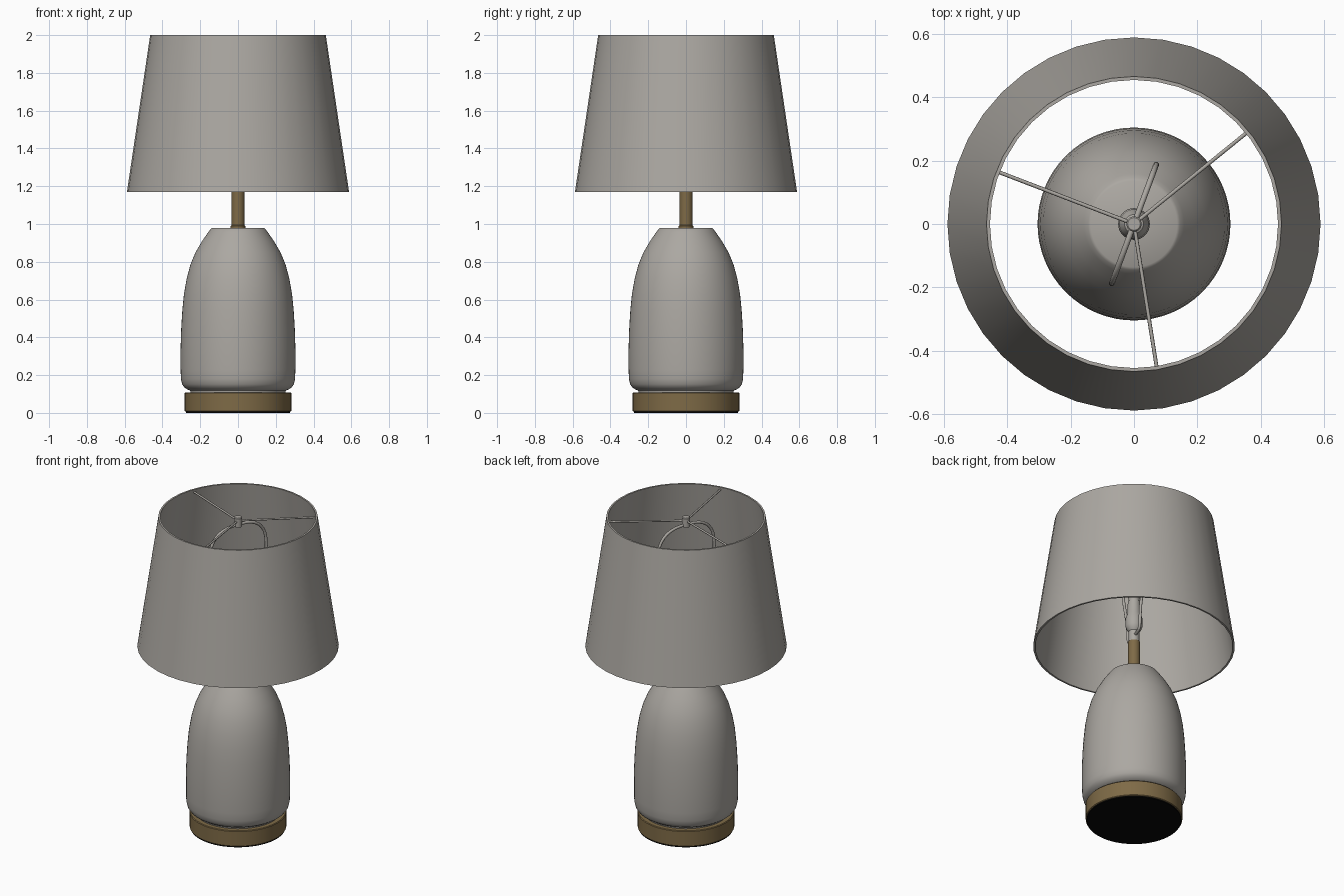
import bpy, bmesh, math
from mathutils import Vector

if "Cube" in bpy.data.objects:
    bpy.data.objects.remove(bpy.data.objects["Cube"])


def material(name, rgb):
    m = bpy.data.materials.new(name)
    m.diffuse_color = (*rgb, 1)
    m.use_nodes = True
    m.node_tree.nodes["Principled BSDF"].inputs["Base Color"].default_value = m.diffuse_color
    return m


GREY = material("warm_grey", (0.41, 0.39, 0.36))
BRASS = material("aged_brass", (0.21, 0.145, 0.062))
BLACK = material("black_felt", (0.002, 0.002, 0.002))


def smooth(ob, angle=35):
    bpy.ops.object.select_all(action='DESELECT')
    ob.select_set(True)
    bpy.context.view_layer.objects.active = ob
    bpy.ops.object.shade_smooth_by_angle(angle=math.radians(angle))


def lathe(name, profile, mat, segs=64, closed=False):
    """Revolve (radius, z) points, listed from bottom to top on the outside."""
    bm = bmesh.new()
    rings = []
    for r, z in profile:
        if r == 0:
            rings.append([bm.verts.new((0, 0, z))] * segs)
        else:
            rings.append([bm.verts.new((r * math.cos(a), r * math.sin(a), z))
                          for a in (2 * math.pi * i / segs for i in range(segs))])
    pairs = list(zip(rings, rings[1:]))
    if closed:
        pairs.append((rings[-1], rings[0]))
    for lo, hi in pairs:
        for i in range(segs):
            j = (i + 1) % segs
            bm.faces.new(dict.fromkeys((lo[i], lo[j], hi[j], hi[i])))
    bmesh.ops.recalc_face_normals(bm, faces=bm.faces)
    me = bpy.data.meshes.new(name)
    bm.to_mesh(me)
    bm.free()
    me.materials.append(mat)
    ob = bpy.data.objects.new(name, me)
    bpy.context.collection.objects.link(ob)
    smooth(ob)
    return ob


def tube(name, points, radius, mat):
    """Round wire through the given points, turned into a mesh."""
    cu = bpy.data.curves.new(name, 'CURVE')
    cu.dimensions = '3D'
    cu.bevel_depth = radius
    cu.bevel_resolution = 2
    cu.use_fill_caps = True
    sp = cu.splines.new('POLY')
    sp.points.add(len(points) - 1)
    for p, co in zip(sp.points, points):
        p.co = (*co, 1)
    cu.materials.append(mat)
    ob = bpy.data.objects.new(name, cu)
    bpy.context.collection.objects.link(ob)
    bpy.ops.object.select_all(action='DESELECT')
    ob.select_set(True)
    bpy.context.view_layer.objects.active = ob
    bpy.ops.object.convert(target='MESH')
    smooth(bpy.context.object, 50)


# Foot: felt pad under a brass disc
lathe("felt_pad", [(0, 0), (0.276, 0), (0.276, 0.008), (0, 0.008)], BLACK)
lathe("base_disc", [(0, 0.007), (0.279, 0.007), (0.282, 0.011), (0.282, 0.104),
                    (0.278, 0.108), (0, 0.108)], BRASS)

# Ceramic body
lathe("body", [(0, 0.10), (0.25, 0.10), (0.253, 0.118), (0.268, 0.124),
               (0.285, 0.136), (0.296, 0.152), (0.302, 0.18), (0.304, 0.23),
               (0.304, 0.34), (0.301, 0.44), (0.295, 0.54), (0.286, 0.63),
               (0.272, 0.71), (0.252, 0.785), (0.225, 0.85), (0.19, 0.91),
               (0.158, 0.956), (0.145, 0.974), (0.136, 0.98), (0, 0.98)], GREY)

# Brass neck, socket and bulb
lathe("neck", [(0, 0.97), (0.039, 0.97), (0.039, 0.99), (0.035, 0.994),
               (0.035, 1.2), (0, 1.2)], BRASS, 32)
lathe("socket", [(0, 1.19), (0.031, 1.19), (0.031, 1.27), (0.042, 1.285),
                 (0.049, 1.305), (0.049, 1.36), (0.04, 1.385),
                 (0.036, 1.47), (0, 1.47)], GREY, 32)
lathe("bulb", [(0, 1.46), (0.03, 1.46), (0.034, 1.5), (0.046, 1.55),
               (0.05, 1.6), (0.046, 1.645), (0.03, 1.68), (0, 1.695)], GREY, 32)

# Harp: narrow at the saddle, widening to a rounded arch
across = Vector((0.35, 0.937, 0))
half = [(0, 1.24), (0.08, 1.24), (0.1, 1.255), (0.105, 1.3), (0.115, 1.38),
        (0.15, 1.48), (0.18, 1.57), (0.195, 1.67)]
for i in range(13):
    t = math.pi / 2 * i / 12
    half.append((0.2 * math.cos(t) ** 0.75 if i < 12 else 0,
                 1.76 + 0.19 * math.sin(t) ** 0.75))
outline = half + [(-w, z) for w, z in reversed(half[1:-1])] + [half[0]]
tube("harp", [across * w + Vector((0, 0, z)) for w, z in outline], 0.009, GREY)

# Finial hub and three spokes reaching the shade
lathe("hub", [(0, 1.94), (0.024, 1.94), (0.024, 1.995), (0.02, 1.999), (0, 1.999)], GREY, 24)
for k in range(3):
    a = math.radians(39 + 120 * k)
    tube("spoke_%d" % (k + 1), [(0, 0, 1.975),
         (0.459 * math.cos(a), 0.459 * math.sin(a), 1.982)], 0.006, GREY)

# Tapered thin-walled shade
lathe("shade", [(0.577, 1.17), (0.588, 1.17), (0.465, 2.0), (0.454, 2.0)],
      GREY, 40, closed=True)
